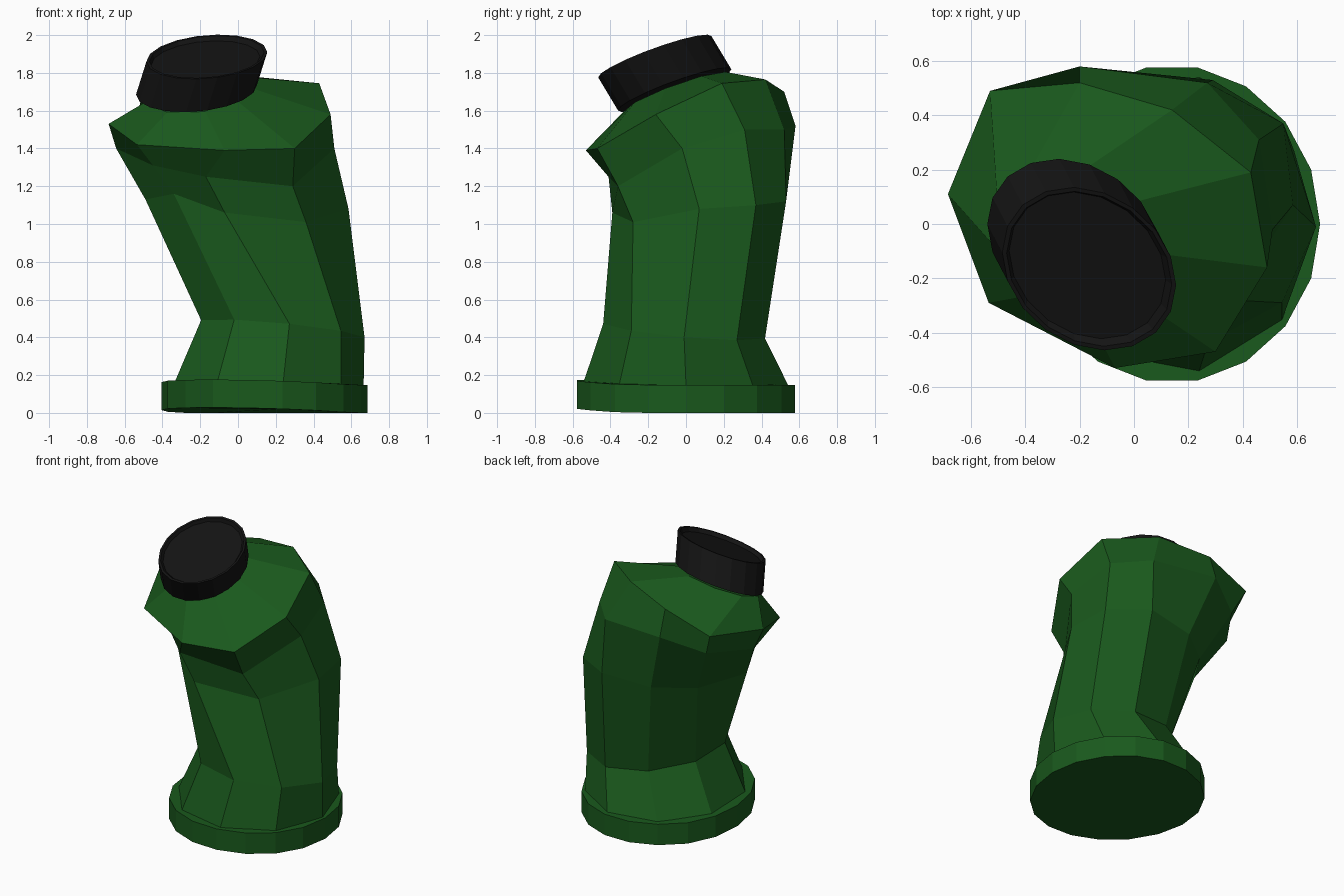
import bpy, math
from math import cos, sin

if "Cube" in bpy.data.objects:
    bpy.data.objects.remove(bpy.data.objects["Cube"])


def material(name, rgb):
    m = bpy.data.materials.new(name)
    m.diffuse_color = (*rgb, 1)
    m.use_nodes = True
    m.node_tree.nodes["Principled BSDF"].inputs["Base Color"].default_value = m.diffuse_color
    return m


green = material("green", (0.01, 0.1, 0.012))
black = material("black", (0.007, 0.007, 0.007))


def loft(name, rings, mat):
    """Skin a stack of equal-sized rings and close both ends."""
    n = len(rings[0])
    verts = [p for r in rings for p in r]
    faces = [tuple(reversed(range(n)))]
    for k in range(len(rings) - 1):
        for i in range(n):
            j = (i + 1) % n
            faces.append((k * n + i, k * n + j, (k + 1) * n + j, (k + 1) * n + i))
    faces.append(tuple(range((len(rings) - 1) * n, len(rings) * n)))
    me = bpy.data.meshes.new(name)
    me.from_pydata(verts, [], faces)
    me.materials.append(mat)
    ob = bpy.data.objects.new(name, me)
    bpy.context.collection.objects.link(ob)
    return ob


def oval(n, cx, cy, rx, ry, z, shear=0, tx=0, ty=0):
    """Oval ring with sideways shear and tilted height."""
    out = []
    for i in range(n):
        a = 2 * math.pi * i / n
        x, y = rx * cos(a), ry * sin(a)
        out.append((cx + x + shear * y, cy + y, z + tx * x + ty * y))
    return out


def lift(ring):
    """Raise the front left edge slightly."""
    return [(x, y, z + 0.055 * max(0, -(x - 0.14) * 0.5 - y * 0.75)) for x, y, z in ring]


def lid_ring(n, t, s):
    """Slanted oval of the lid: t slides it down the lid side, s scales it."""
    out = []
    for i in range(n):
        a = 2 * math.pi * i / n
        c, d = s * cos(a), s * sin(a)
        out.append((-0.165 - 0.055 * t + 0.32 * c,
                    -0.165 + 0.105 * t - 0.06 * c + 0.294 * d,
                    1.885 - 0.175 * t + 0.025 * c + 0.115 * d))
    return out


# Round base
loft("base", [lift(oval(18, 0.14, 0, 0.545, 0.585, 0)),
              lift(oval(18, 0.14, 0, 0.545, 0.585, 0.148))], green)

# Nine-sided leaning body with an uneven shoulder
chest = [(0.585, 0.07, 1.08), (0.55, 0.37, 1.10), (0.29, 0.53, 1.12),
         (-0.06, 0.48, 1.09), (-0.30, 0.30, 1.08), (-0.49, 0.02, 1.13),
         (-0.34, -0.19, 1.16), (-0.07, -0.39, 1.06), (0.36, -0.28, 1.01)]
under_shoulder = [(0.51, -0.02, 1.40), (0.46, 0.31, 1.50), (0.27, 0.52, 1.50),
                  (-0.20, 0.58, 1.52), (-0.46, 0.43, 1.42), (-0.645, 0.16, 1.40),
                  (-0.45, -0.17, 1.31), (-0.17, -0.41, 1.25), (0.29, -0.36, 1.20)]
shoulder = [(0.49, -0.16, 1.58), (0.43, 0.19, 1.745), (0.14, 0.42, 1.765),
            (-0.20, 0.52, 1.70), (-0.53, 0.49, 1.58), (-0.685, 0.11, 1.53),
            (-0.535, -0.29, 1.42), (-0.07, -0.53, 1.39), (0.30, -0.47, 1.40)]
loft("body", [lift(oval(9, 0.15, 0, 0.515, 0.55, 0.145)),
              oval(9, 0.23, -0.01, 0.44, 0.435, 0.44, 0.08, -0.09, -0.09),
              chest, under_shoulder, shoulder,
              lid_ring(9, 1.08, 0.93)], green)

# Slanted lid with a shallow recess
loft("lid", [lid_ring(18, 1, 1), lid_ring(18, 0, 1),
             lid_ring(18, 0, 0.95), lid_ring(18, 0.12, 0.9)], black)
